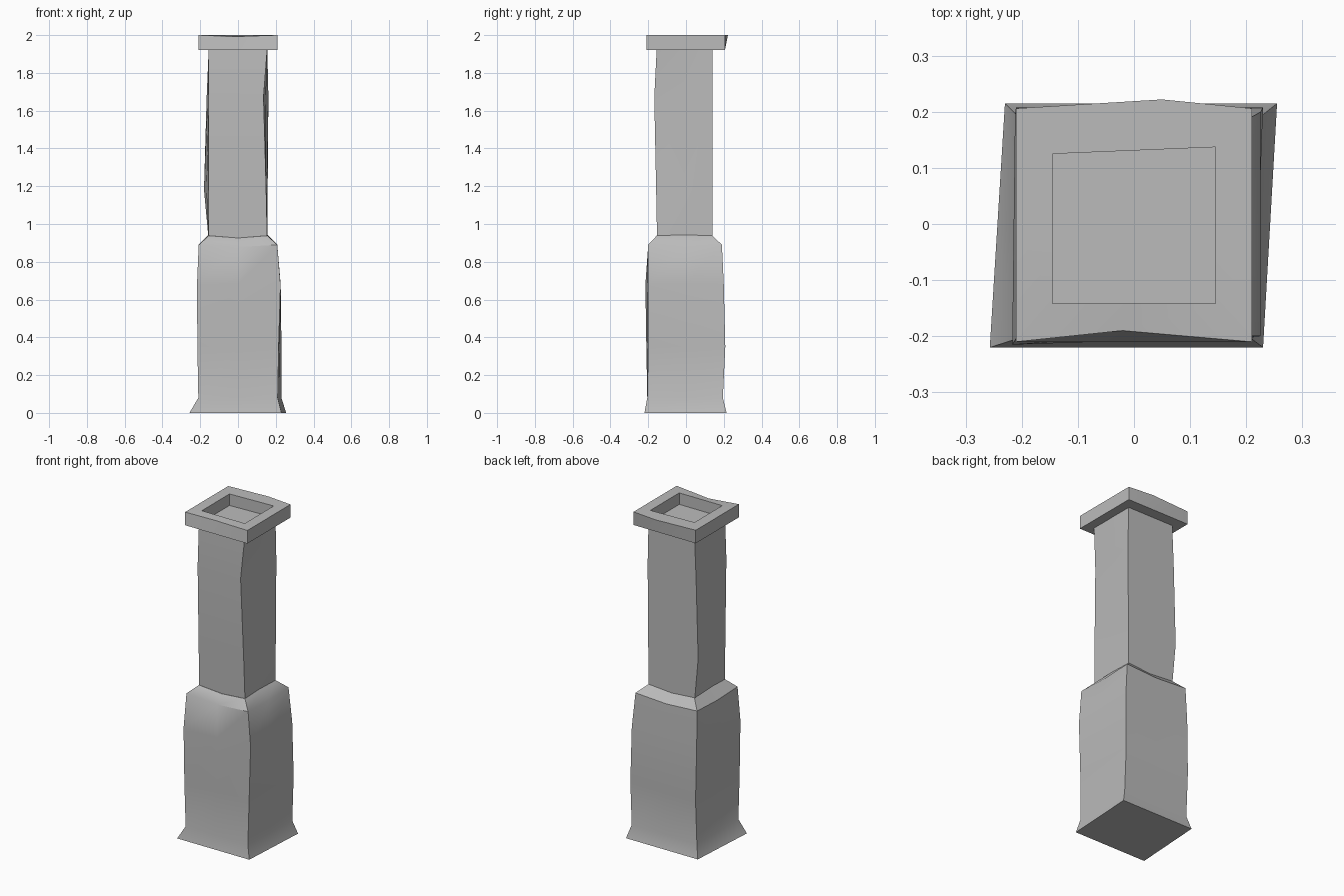
import bpy
import bmesh
import math

cube = bpy.data.objects.get("Cube")
if cube:
    bpy.data.objects.remove(cube, do_unlink=True)

stone = bpy.data.materials.new("grey stone")
stone.use_nodes = True
stone.diffuse_color = (0.5, 0.5, 0.5, 1)
stone.node_tree.nodes["Principled BSDF"].inputs["Base Color"].default_value = (0.5, 0.5, 0.5, 1)


def ring(bm, corners, z, front=(0, 0, 0), back=(0, 0, 0), side=0):
    """Four corners plus edge midpoints, counter-clockwise from front left.
    front and back nudge those midpoints, side lifts the other two."""
    nudges = (front, (0, 0, side), back, (0, 0, side))
    verts = []
    for i, (x, y) in enumerate(corners):
        nx, ny = corners[(i + 1) % 4]
        dx, dy, dz = nudges[i]
        verts.append(bm.verts.new((x, y, z)))
        verts.append(bm.verts.new(((x + nx) / 2 + dx, (y + ny) / 2 + dy, z + dz)))
    return verts


def bridge(bm, lower, upper):
    n = len(lower)
    for i in range(n):
        j = (i + 1) % n
        bm.faces.new((lower[i], lower[j], upper[j], upper[i]))


def finish(bm, name):
    bmesh.ops.recalc_face_normals(bm, faces=bm.faces)
    mesh = bpy.data.meshes.new(name)
    bm.to_mesh(mesh)
    bm.free()
    mesh.materials.append(stone)
    obj = bpy.data.objects.new(name, mesh)
    bpy.context.collection.objects.link(obj)
    bpy.ops.object.select_all(action="DESELECT")
    obj.select_set(True)
    bpy.context.view_layer.objects.active = obj
    bpy.ops.object.shade_smooth_by_angle(angle=math.radians(40))


def box(x, front_y, back_y):
    return [(-x, front_y), (x, front_y), (x, back_y), (-x, back_y)]


def stack(name, rings):
    bm = bmesh.new()
    loops = [ring(bm, *r) for r in rings]
    for a, b in zip(loops, loops[1:]):
        bridge(bm, a, b)
    bm.faces.new(loops[0])
    bm.faces.new(loops[-1])
    finish(bm, name)


sag = (0, 0, -0.012)

# Wide base with flared foot and sloped shoulder
stack("base", [
    ([(-0.257, -0.22), (0.23, -0.22), (0.255, 0.215), (-0.23, 0.215)], 0),
    ([(-0.21, -0.205), (0.21, -0.205), (0.23, 0.195), (-0.21, 0.195)], 0.08),
    ([(-0.215, -0.21), (0.215, -0.2), (0.23, 0.208), (-0.21, 0.208)], 0.35),
    ([(-0.217, -0.215), (0.225, -0.2), (0.226, 0.2), (-0.212, 0.2)], 0.68),
    (box(0.208, -0.2, 0.19), 0.89, sag, sag, -0.008),
    (box(0.155, -0.155, 0.14), 0.938, sag, sag, 0.005),
])

# Slightly bent upper shaft
stack("shaft", [
    (box(0.155, -0.153, 0.14), 0.91),
    ([(-0.155, -0.158), (0.149, -0.158), (0.157, 0.14), (-0.18, 0.14)], 1.18),
    ([(-0.155, -0.168), (0.135, -0.168), (0.161, 0.14), (-0.166, 0.14)], 1.67),
    (box(0.155, -0.155, 0.14), 1.93),
])

# Cap slab with a square recess
opening = [(-0.145, -0.142), (0.145, -0.142), (0.145, 0.137), (-0.145, 0.125)]
rim = box(0.21, -0.21, 0.206)
stack("cap", [
    (rim, 1.92),
    (rim, 2.0, (-0.02, 0.02, -0.008), (0.05, 0.016, 0)),
    (opening, 2.0),
    (opening, 1.87),
])
